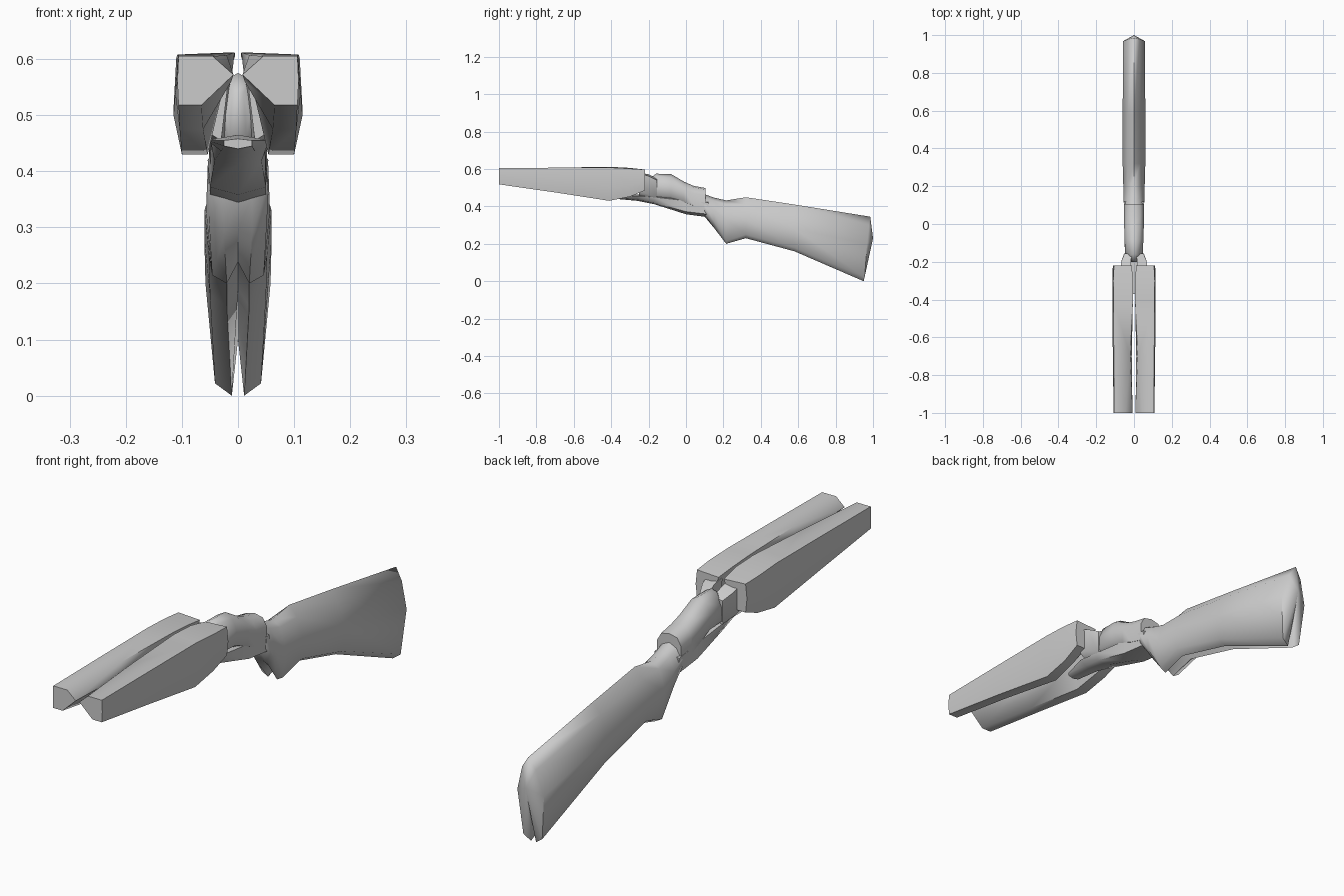
import bpy, bmesh, math


def finish(name, bm, mirror=False):
    bmesh.ops.remove_doubles(bm, verts=bm.verts[:], dist=0.0005)
    bmesh.ops.recalc_face_normals(bm, faces=bm.faces[:])
    me = bpy.data.meshes.new(name)
    bm.to_mesh(me)
    bm.free()
    ob = bpy.data.objects.new(name, me)
    bpy.context.collection.objects.link(ob)
    if mirror:
        ob.modifiers.new("mirror", 'MIRROR').use_mirror_merge = False
    bpy.ops.object.select_all(action='DESELECT')
    ob.select_set(True)
    bpy.context.view_layer.objects.active = ob
    bpy.ops.object.shade_smooth_by_angle(angle=math.radians(62))
    return ob


def loft(name, rings, mirror=False, tip=None):
    """Skin closed rings of (x, y, z); ends are capped, the last as a fan to tip."""
    bm = bmesh.new()
    vs = [[bm.verts.new(p) for p in r] for r in rings]
    n = len(vs[0])
    for a, b in zip(vs, vs[1:]):
        for i in range(n):
            j = (i + 1) % n
            bm.faces.new((a[i], a[j], b[j], b[i]))
    bm.faces.new(vs[0])
    if tip:
        t = bm.verts.new(tip)
        for i in range(n):
            bm.faces.new((vs[-1][i], vs[-1][(i + 1) % n], t))
    else:
        bm.faces.new(vs[-1])
    return finish(name, bm, mirror)


def sym(y, pts):
    """Full ring from a right-hand half running top centre to bottom centre."""
    ys = y if isinstance(y, (list, tuple)) else [y] * len(pts)
    half = [(x, yy, z) for (x, z), yy in zip(pts, ys)]
    return half + [(-x, yy, z) for x, yy, z in half[-2:0:-1]]


def ring(y, pts):
    return [(x, y, z) for x, z in pts]


# barrels: half shells with a hollow facing the centre line
loft("barrel", [
    ring(-1.0, [(.045, .605), (.106, .605), (.108, .56), (.106, .518), (.065, .518), (.008, .572)]),
    ring(-.70, [(.020, .607), (.107, .607), (.112, .54), (.104, .475), (.062, .475), (.012, .56)]),
    ring(-.41, [(.006, .612), (.108, .608), (.115, .50), (.100, .43), (.054, .43), (.028, .54)]),
    ring(-.30, [(.005, .606), (.110, .602), (.115, .51), (.102, .452), (.060, .455), (.030, .54)]),
    ring(-.22, [(.012, .592), (.106, .597), (.112, .54), (.106, .485), (.064, .485), (.030, .53)]),
], mirror=True)

# hinge lugs joining barrels and receiver
loft("hinge_lug", [
    ring(-.25, [(.015, .58), (.072, .58), (.072, .48), (.03, .455)]),
    ring(-.20, [(.016, .572), (.068, .562), (.066, .465), (.028, .44)]),
    ring(-.155, [(.012, .55), (.050, .54), (.052, .45), (.02, .425)]),
], mirror=True)

# receiver, upper body
loft("receiver", [
    sym(-.20, [(0, .545), (.010, .54), (.02, .50), (.015, .46), (0, .45)]),
    sym(-.16, [(0, .575), (.025, .562), (.046, .515), (.048, .46), (0, .44)]),
    sym(-.08, [(0, .573), (.032, .555), (.050, .515), (.048, .455), (0, .42)]),
    sym(-.01, [(0, .532), (.034, .520), (.052, .49), (.050, .425), (0, .40)]),
    sym(.04, [(0, .510), (.035, .503), (.052, .47), (.050, .405), (0, .39)]),
    sym(.105, [(0, .498), (.035, .490), (.052, .46), (.052, .385), (0, .38)]),
])

# lower frame and fore-end
loft("lower_frame", [
    sym(-.37, [(0, .458), (.025, .455), (.025, .445), (0, .44)]),
    sym(-.26, [(0, .465), (.055, .455), (.03, .436), (0, .43)]),
    sym(-.17, [(0, .465), (.048, .45), (.042, .418), (0, .412)]),
    sym(0, [(0, .44), (.048, .43), (.05, .372), (0, .358)]),
    sym(.12, [(0, .43), (.054, .42), (.05, .358), (0, .342)]),
])

# stock and grip: ridged top, grooved along the underside
loft("stock", [
    sym(.10, [(0, .465), (.032, .450), (.054, .41), (.052, .375), (.025, .355), (0, .345)]),
    sym(.15, [(0, .447), (.032, .43), (.055, .38), (.052, .32), (.025, .285), (0, .295)]),
    sym(.215, [(0, .432), (.034, .41), (.057, .33), (.046, .215), (.020, .20), (0, .238)]),
    sym(.32, [(0, .449), (.034, .41), (.060, .33), (.052, .25), (.020, .230), (0, .255)]),
    sym(.58, [(0, .410), (.033, .37), (.060, .28), (.050, .18), (.020, .16), (0, .19)]),
    sym((.985, .978, .968, .955, .95, .965),
        [(0, .345), (.030, .30), (.058, .20), (.041, .022), (.011, 0), (0, .10)]),
], tip=(0, 1.0, .23))
